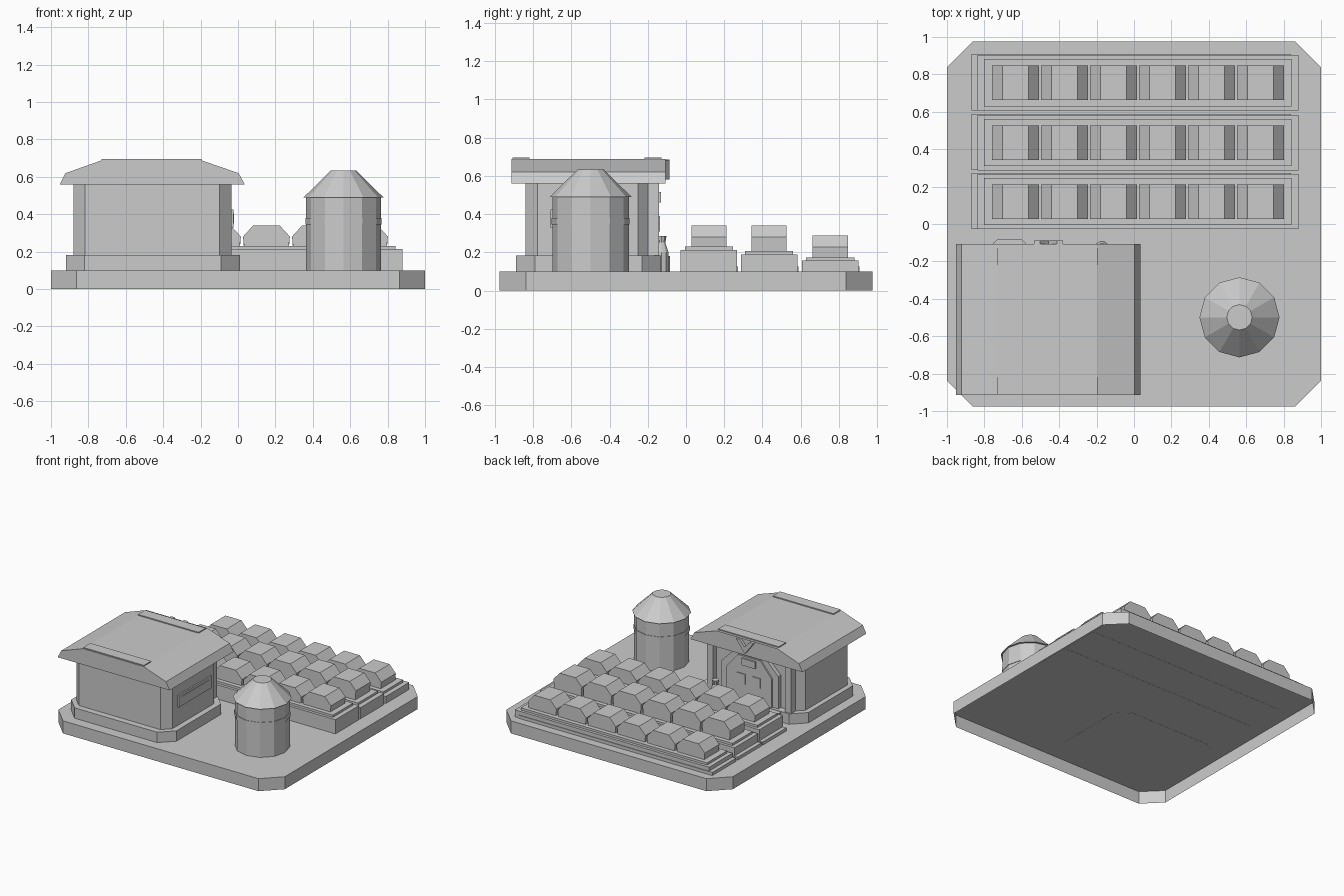
import bpy, bmesh, math

if "Cube" in bpy.data.objects:
    bpy.data.objects.remove(bpy.data.objects["Cube"], do_unlink=True)

GREY = (0.6, 0.6, 0.6, 1.0)
mat = bpy.data.materials.new("plain grey")
mat.use_nodes = True
mat.diffuse_color = GREY
mat.node_tree.nodes["Principled BSDF"].inputs["Base Color"].default_value = GREY


def finish(name, bm):
    bmesh.ops.recalc_face_normals(bm, faces=bm.faces)
    mesh = bpy.data.meshes.new(name)
    bm.to_mesh(mesh)
    bm.free()
    mesh.materials.append(mat)
    obj = bpy.data.objects.new(name, mesh)
    bpy.context.collection.objects.link(obj)
    return obj


def prism(name, points, low, high, axis="z", open_low=False):
    """Extrude a flat outline along one axis; y outlines are given in x, z."""
    bm = bmesh.new()
    place = {"z": lambda a, b, c: (a, b, c), "y": lambda a, b, c: (a, c, b)}[axis]
    lower = [bm.verts.new(place(a, b, low)) for a, b in points]
    upper = [bm.verts.new(place(a, b, high)) for a, b in points]
    if not open_low:
        bm.faces.new(lower)
    bm.faces.new(upper[::-1])
    for i in range(len(points)):
        j = (i + 1) % len(points)
        bm.faces.new((lower[i], lower[j], upper[j], upper[i]))
    return finish(name, bm)


def box(name, x, y, z):
    return prism(name, [(x[0], y[0]), (x[1], y[0]), (x[1], y[1]), (x[0], y[1])], *z)


def cut_box(name, x, y, z, cut, open_low=False):
    """Box with its four upright corners cut off."""
    (a, b), (c, d) = x, y
    pts = [(a + cut, c), (b - cut, c), (b, c + cut), (b, d - cut),
           (b - cut, d), (a + cut, d), (a, d - cut), (a, c + cut)]
    return prism(name, pts, *z, open_low=open_low)


def lathe(name, centre, profile, sides=12):
    """Faceted round part from radius, height pairs."""
    bm = bmesh.new()
    rings = []
    for r, z in profile:
        rings.append([bm.verts.new((centre[0] + r * math.cos(math.tau * i / sides),
                                    centre[1] + r * math.sin(math.tau * i / sides), z))
                      for i in range(sides)])
    for lo, hi in zip(rings, rings[1:]):
        for i in range(sides):
            j = (i + 1) % sides
            bm.faces.new((lo[i], lo[j], hi[j], hi[i]))
    bm.faces.new(rings[0])
    bm.faces.new(rings[-1])
    return finish(name, bm)


# Hollow ground slab, open underneath; the parts stand just through its top
GROUND = 0.099
cut_box("ground_slab", (-1, 1), (-0.975, 0.975), (0, 0.1), 0.137, open_low=True)

# Barn body
cut_box("barn_foundation", (-0.92, 0.01), (-0.89, -0.13), (GROUND, 0.183), 0.1)
cut_box("barn_walls", (-0.88, -0.035), (-0.84, -0.187), (0.18, 0.57), 0.063)

# Barn roof with end plates
roof = [(-0.953, 0.56), (-0.922, 0.62), (-0.73, 0.688), (-0.195, 0.688), (0.003, 0.62), (0.036, 0.56)]
prism("barn_roof", roof, -0.913, -0.108, "y")
for name, y in (("front_roof_plate", -0.908), ("back_roof_plate", -0.218)):
    box(name, (-0.73, -0.195), (y, y + 0.09), (0.68, 0.696))

# Side window
box("side_window_frame", (-0.04, -0.024), (-0.71, -0.3), (0.33, 0.425))
box("side_window_pane", (-0.04, -0.021), (-0.68, -0.33), (0.35, 0.405))

# Barn door on the back wall, mirrored about its centre line
MID = -0.457


def arch(half, top, shoulder):
    return [(MID - half, 0.1), (MID + half, 0.1), (MID + half, shoulder),
            (MID + half * 0.5, top), (MID - half * 0.5, top), (MID - half, shoulder)]


prism("door_surround", arch(0.25, 0.565, 0.44), -0.2, -0.155, "y")
prism("door_panel", arch(0.2, 0.53, 0.41), -0.16, -0.143, "y")
box("door_sign", (MID - 0.06, MID + 0.06), (-0.15, -0.13), (0.46, 0.515))
for side in (-1, 1):
    x = MID + side * 0.065
    box("door_window", (x - 0.035, x + 0.035), (-0.15, -0.135), (0.31, 0.39))
    x = MID + side * 0.345
    box("wall_pilaster", (x - 0.027, x + 0.027), (-0.21, -0.142), (0.18, 0.57))

# Gable ornament
ornament = [(-0.077, 0.683), (-0.045, 0.686), (0, 0.635), (0.045, 0.686), (0.077, 0.683), (0, 0.58)]
prism("gable_ornament", [(MID + x, z) for x, z in ornament], -0.12, -0.087, "y")

# Small items beside the door
trough = [(-0.75, -0.13), (-0.58, -0.13), (-0.58, -0.1), (-0.6, -0.083), (-0.73, -0.083), (-0.75, -0.1)]
prism("feed_trough", trough, 0.1, 0.18)
lathe("milk_can", (-0.172, -0.127),
      [(0.037, 0.1), (0.037, 0.2), (0.02, 0.25), (0.026, 0.285)], 10)

# Silo
SILO = (0.564, -0.499)
lathe("silo_body", SILO, [(0.2, 0.1), (0.2, 0.5)])
lathe("silo_band", SILO, [(0.204, 0.345), (0.204, 0.38)])
lathe("silo_roof", SILO, [(0.214, 0.49), (0.068, 0.633)])

# Planters with six crop mounds each: centre y, rim height, crop height
for y, rim, top in ((0.12, 0.213, 0.341), (0.435, 0.189, 0.341), (0.755, 0.156, 0.287)):
    box("planter_plinth", (-0.868, 0.84), (y - 0.147, y + 0.153), (GROUND, 0.125))
    box("planter_bed", (-0.836, 0.88), (y - 0.148, y + 0.148), (GROUND, rim))
    box("planter_soil", (-0.803, 0.842), (y - 0.126, y + 0.126), (0.1, rim + 0.018))
    for i in range(6):
        x = -0.634 + i * 0.262
        outline = [(-0.118, rim), (0.118, rim), (0.125, top - 0.06),
                   (0.07, top), (-0.07, top), (-0.125, top - 0.06)]
        prism("crop_mound", [(x + a, z) for a, z in outline], y - 0.092, y + 0.092, "y")
